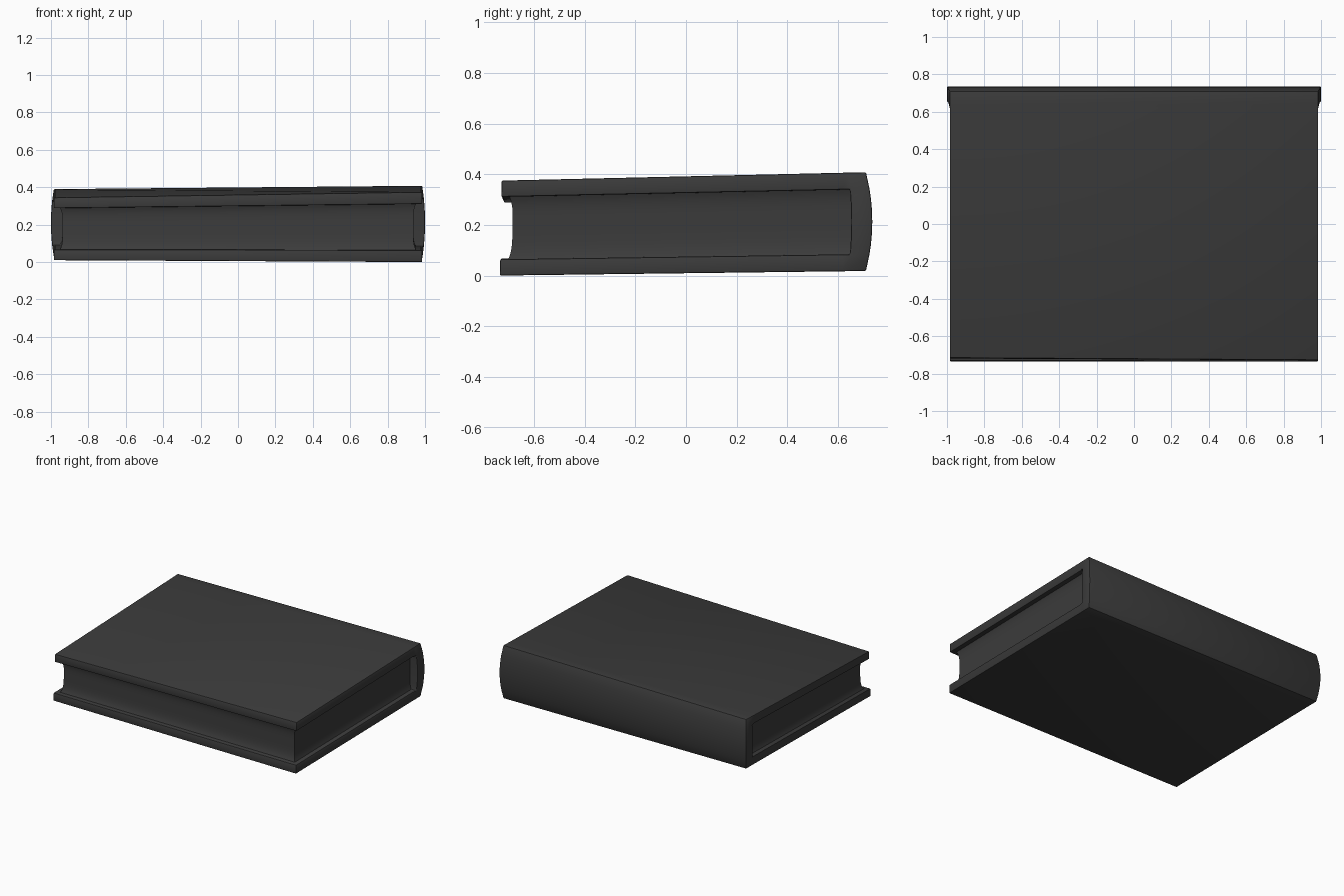
import bpy
import bmesh

if "Cube" in bpy.data.objects:
    bpy.data.objects.remove(bpy.data.objects["Cube"], do_unlink=True)

HEIGHT, BOARD, FRONT = 0.38, 0.065, -0.735

dark = bpy.data.materials.new("charcoal")
dark.use_nodes = True
colour = (0.044, 0.044, 0.044, 1)
dark.diffuse_color = colour
dark.node_tree.nodes["Principled BSDF"].inputs["Base Color"].default_value = colour


def bulge(z):
    """One at mid height, zero at the top and bottom."""
    return 1 - (2 * z / HEIGHT - 1) ** 2


def warp(co):
    """Lean the straight book into its slightly crooked, wedge-like pose."""
    t, s = co.z / HEIGHT, (co.y - FRONT) / 1.445
    low = 0.005 - 0.005 * co.x + 0.018 * s
    high = 0.36 + 0.015 * co.x + (0.039 - 0.006 * co.x) * s
    co.y += (0.013 - 0.006 * co.x) * t * max(0, 1 - s)
    co.z = low + t * (high - low)


def finish(name, bm, bevel=0):
    for v in bm.verts:
        warp(v.co)
    bmesh.ops.recalc_face_normals(bm, faces=bm.faces)
    mesh = bpy.data.meshes.new(name)
    bm.to_mesh(mesh)
    bm.free()
    mesh.materials.append(dark)
    obj = bpy.data.objects.new(name, mesh)
    bpy.context.collection.objects.link(obj)
    bpy.ops.object.select_all(action='DESELECT')
    obj.select_set(True)
    bpy.context.view_layer.objects.active = obj
    if bevel:
        mod = obj.modifiers.new("soft_edges", 'BEVEL')
        mod.width, mod.segments = bevel, 2
        mod.limit_method, mod.angle_limit = 'ANGLE', 0.8
        bpy.ops.object.modifier_apply(modifier=mod.name)
    bpy.ops.object.shade_smooth_by_angle(angle=0.6)


# Cover: two boards joined by a rounded spine, extruded across the width
bm = bmesh.new()


def inner(z):
    return 0.64 + 0.012 * bulge(z)


def outer(z):
    return 0.71 + 0.025 * bulge(z)


def quad(points):
    bm.faces.new([bm.verts.new((-1, y, z)) for y, z in points])


steps = 8
gap = HEIGHT - 2 * BOARD
levels = [0] + [BOARD + gap * i / steps for i in range(steps + 1)] + [HEIGHT]
for a, b in zip(levels, levels[1:]):
    quad([(inner(a), a), (outer(a), a), (outer(b), b), (inner(b), b)])
for a, b in ((levels[0], levels[1]), (levels[-2], levels[-1])):
    quad([(FRONT, a), (0.62, a), (0.62, b), (FRONT, b)])
    quad([(0.62, a), (inner(a), a), (inner(b), b), (0.62, b)])
bmesh.ops.remove_doubles(bm, verts=bm.verts, dist=0.0001)
result = bmesh.ops.extrude_face_region(bm, geom=bm.faces[:])
for v in result["geom"]:
    if isinstance(v, bmesh.types.BMVert):
        v.co.x = 1
for v in bm.verts:
    v.co.x *= 0.985 + (0.015 * bulge(v.co.z) if v.co.y > 0.63 else 0)
finish("cover", bm, 0.006)

# Page block: stacked rectangles, hollowed a little between the boards
bm = bmesh.new()
z0, z1, rings = BOARD - 0.005, HEIGHT - BOARD + 0.005, 16
previous = None
for i in range(rings + 1):
    t = i / rings
    flare = 0.017 * abs(2 * t - 1) ** 4
    x, y = 0.937 + flare, -0.688 - flare
    z = z0 + t * (z1 - z0)
    ring = [bm.verts.new(p) for p in ((-x, y, z), (x, y, z), (x, 0.67, z), (-x, 0.67, z))]
    if previous:
        for k in range(4):
            n = (k + 1) % 4
            bm.faces.new((previous[k], previous[n], ring[n], ring[k]))
    if i in (0, rings):
        bm.faces.new(ring)
    previous = ring
finish("page_block", bm)
